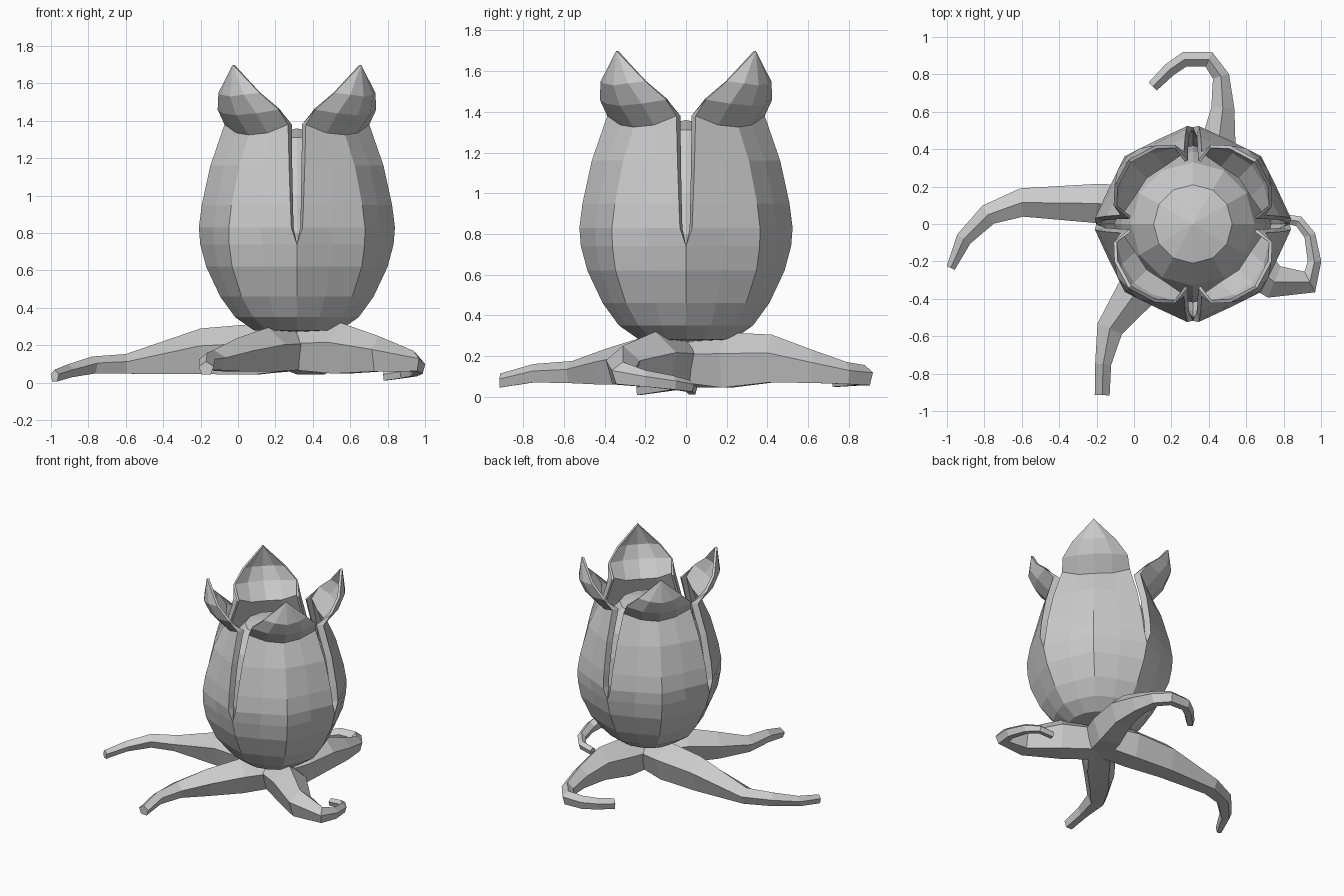
import bpy, bmesh
from math import sin, cos, asin, atan2, hypot, pi, radians
from mathutils import Vector

CX = 0.315  # egg axis


def finish(bm, name, recalc=True):
    bmesh.ops.remove_doubles(bm, verts=bm.verts[:], dist=0.0015)
    if recalc:
        bmesh.ops.recalc_face_normals(bm, faces=bm.faces[:])
    me = bpy.data.meshes.new(name)
    bm.to_mesh(me)
    bm.free()
    ob = bpy.data.objects.new(name, me)
    bpy.context.collection.objects.link(ob)
    return ob


def skin(bm, rows, closed=False):
    vs = [[bm.verts.new(p) for p in row] for row in rows]
    n = len(vs[0])
    for a, b in zip(vs, vs[1:]):
        for i in range(n if closed else n - 1):
            k = (i + 1) % n
            bm.faces.new((a[i], a[k], b[k], b[i]))
    return vs


def polar(a, r, z):
    return (CX + r * cos(a), r * sin(a), z)


# Egg shell: four petals joined below, slit above, with flared leaf tips
# body rows: slit radius, height, half slit width, middle and quarter radius factors
BODY = [(0.0, 0.27, 0, 1, 1), (0.23, 0.28, 0, 1, 1), (0.33, 0.35, 0, 1, 0.97),
        (0.41, 0.46, 0, 1.02, 0.95), (0.485, 0.62, 0, 1.01, 0.94),
        (0.517, 0.74, 0, 0.99, 0.93), (0.525, 0.83, 0.03, 0.98, 0.93),
        (0.51, 0.95, 0.035, 0.97, 0.93), (0.465, 1.16, 0.042, 0.94, 0.92)]
# leaf rows: (radius, height) at middle, quarter, edge, then half angle
LEAF = [((0.365, 1.325), (0.36, 1.335), (0.39, 1.38), 38.0),
        ((0.46, 1.43), (0.45, 1.44), (0.435, 1.46), 32.0),
        ((0.505, 1.53), (0.495, 1.54), (0.465, 1.55), 19.5),
        ((0.485, 1.70), (0.485, 1.70), (0.485, 1.70), 0.0)]

T = (-1, -0.5, 0, 0.5, 1)
bm = bmesh.new()
for q in range(4):
    mid = pi / 4 + q * pi / 2

    def with_lips(row, r, z, s):
        # slit edges fold inwards to a narrower gap
        if s:
            x, y = r - 0.05, s * 0.6
            ang = pi / 4 - atan2(y, x)
            r = hypot(x, y)
            return [polar(mid - ang, r, z)] + row + [polar(mid + ang, r, z)]
        return [row[0]] + row + [row[-1]]

    rows = []
    for r, z, s, fm, fq in BODY:
        half = pi / 4 - (asin(s / r) if r else 0)
        row = [polar(mid + t * half, r * f, z) for t, f in zip(T, (1, fq, fm, fq, 1))]
        rows.append(with_lips(row, r, z, s))
    for i, (m, h, e, ang) in enumerate(LEAF):
        row = [polar(mid + t * radians(ang), r, z)
               for t, (r, z) in zip(T, (e, h, m, h, e))]
        rows.append(with_lips(row, e[0], e[1], 0.045 if i == 0 else 0))
    skin(bm, rows)
bmesh.ops.dissolve_degenerate(bm, dist=0.001, edges=bm.edges[:])
shell = finish(bm, "egg_petals", recalc=False)
mod = shell.modifiers.new("thickness", 'SOLIDIFY')
mod.thickness = 0.018
mod.offset = -1

# Inner sac seen through the slits and open top
SAC = [(0.0, 0.36), (0.25, 0.42), (0.38, 0.6), (0.42, 0.8), (0.39, 1.0),
       (0.33, 1.17), (0.21, 1.31), (0.0, 1.36)]
bm = bmesh.new()
skin(bm, [[polar(k * pi / 6, r, z) for k in range(12)] for r, z in SAC], closed=True)
bmesh.ops.dissolve_degenerate(bm, dist=0.001, edges=bm.edges[:])
finish(bm, "inner_sac")

# Roots: five-sided tapering tubes; x, y, z, half width, half height
ROOTS = {
    "left_root": [(0.36, 0.02, 0.17, 0.13, 0.12), (0.1, 0.08, 0.165, 0.13, 0.15),
                  (-0.2, 0.11, 0.155, 0.11, 0.135), (-0.6, 0.115, 0.095, 0.08, 0.058),
                  (-0.78, 0.05, 0.09, 0.06, 0.05), (-0.91, -0.08, 0.06, 0.045, 0.038),
                  (-0.98, -0.235, 0.035, 0.025, 0.035)],
    "front_root": [(0.33, 0.02, 0.17, 0.13, 0.12), (0.16, -0.2, 0.165, 0.13, 0.13),
                   (0.0, -0.38, 0.14, 0.11, 0.1), (-0.13, -0.56, 0.115, 0.075, 0.06),
                   (-0.165, -0.75, 0.11, 0.045, 0.05), (-0.17, -0.915, 0.075, 0.042, 0.038)],
    "right_root": [(0.28, 0.0, 0.17, 0.13, 0.12), (0.55, -0.15, 0.17, 0.13, 0.15),
                   (0.75, -0.31, 0.145, 0.095, 0.105), (0.94, -0.31, 0.11, 0.065, 0.06),
                   (0.965, -0.2, 0.085, 0.038, 0.045), (0.94, -0.06, 0.065, 0.032, 0.038),
                   (0.88, 0.015, 0.05, 0.03, 0.032), (0.78, 0.03, 0.035, 0.027, 0.03)],
    "back_root": [(0.31, -0.02, 0.17, 0.13, 0.12), (0.39, 0.2, 0.165, 0.13, 0.15),
                  (0.45, 0.42, 0.175, 0.1, 0.13), (0.475, 0.62, 0.14, 0.065, 0.09),
                  (0.465, 0.79, 0.11, 0.047, 0.06), (0.4, 0.88, 0.1, 0.045, 0.055),
                  (0.27, 0.88, 0.1, 0.042, 0.05), (0.19, 0.825, 0.09, 0.038, 0.045),
                  (0.1, 0.735, 0.08, 0.032, 0.04)],
}
for name, path in ROOTS.items():
    rows = []
    for i, (x, y, z, w, h) in enumerate(path):
        a, b = path[max(i - 1, 0)], path[min(i + 1, len(path) - 1)]
        side = Vector((a[1] - b[1], b[0] - a[0], 0)).normalized()
        rows.append([Vector((x, y, z)) + side * w * cos(pi / 2 + k * 2 * pi / 5)
                     + Vector((0, 0, h * sin(pi / 2 + k * 2 * pi / 5)))
                     for k in range(5)])
    bm = bmesh.new()
    vs = skin(bm, rows, closed=True)
    bm.faces.new(vs[0])
    bm.faces.new(vs[-1])
    finish(bm, name)
